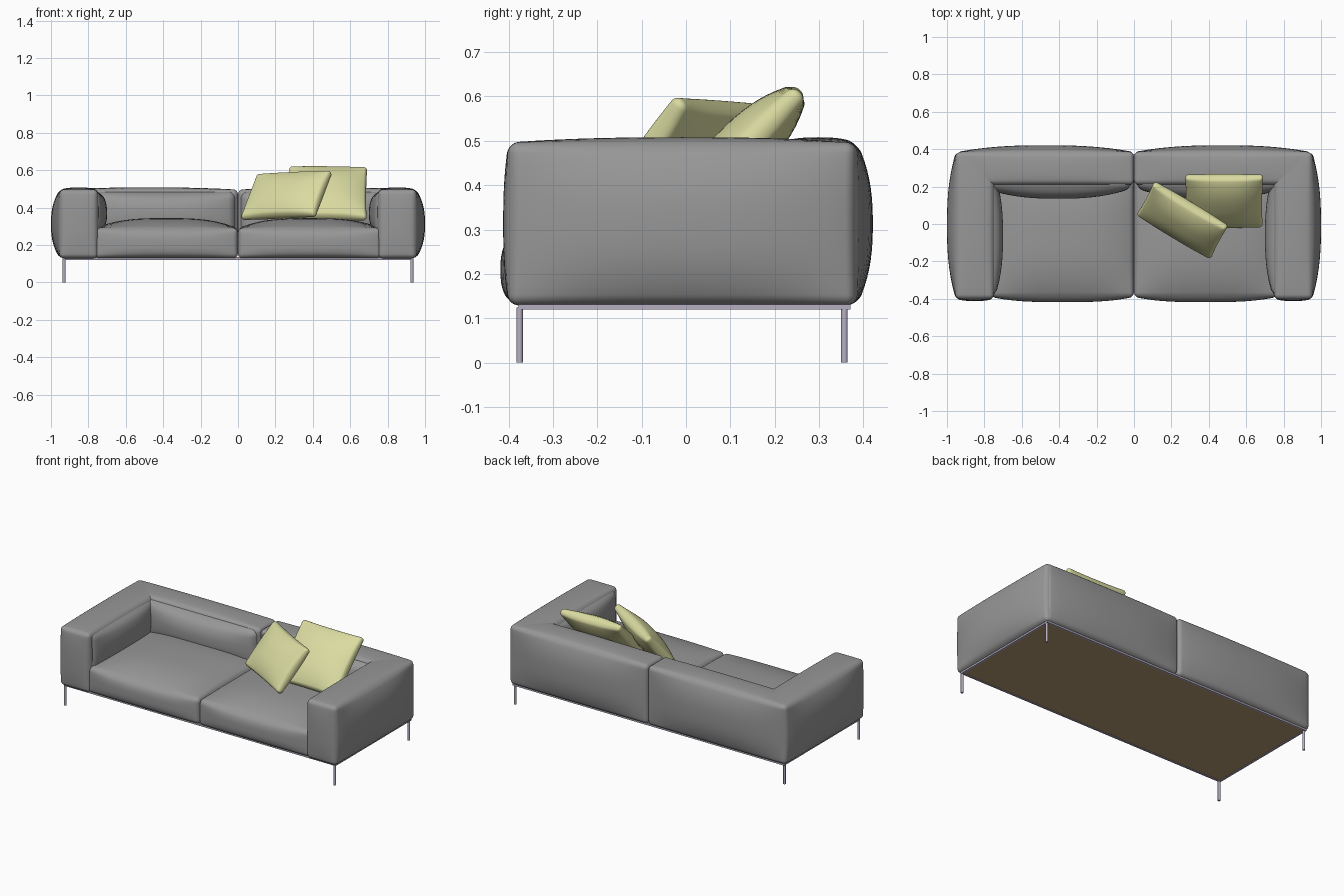
import bpy, bmesh
from mathutils import Vector, Matrix

cube = bpy.data.objects.get("Cube")
if cube:
    bpy.data.objects.remove(cube, do_unlink=True)


def material(name, rgb):
    m = bpy.data.materials.new(name)
    m.use_nodes = True
    m.diffuse_color = (*rgb, 1)
    m.node_tree.nodes["Principled BSDF"].inputs["Base Color"].default_value = (*rgb, 1)
    return m


GREY = material("grey upholstery", (0.31, 0.31, 0.31))
CREAM = material("pale olive fabric", (0.70, 0.71, 0.355))
STEEL = material("lilac grey metal", (0.47, 0.43, 0.54))
BROWN = material("brown base cloth", (0.46, 0.33, 0.17))


def add_object(name, bm, mat, smooth=True):
    mesh = bpy.data.meshes.new(name)
    bmesh.ops.recalc_face_normals(bm, faces=bm.faces)
    bm.to_mesh(mesh)
    bm.free()
    mesh.materials.append(mat)
    for p in mesh.polygons:
        p.use_smooth = smooth
    ob = bpy.data.objects.new(name, mesh)
    bpy.context.collection.objects.link(ob)
    return ob


def puff(name, mat, xs, ys, zs, radius, bulge, power=2.5, matrix=None, mirror=False):
    """Rounded box whose sides swell by bulge = ((x-, x+), (y-, y+), (z-, z+))."""
    cells, rim = 24, 4
    lo, hi = Vector((xs[0], ys[0], zs[0])), Vector((xs[1], ys[1], zs[1]))
    half, mid = (hi - lo) / 2, (hi + lo) / 2
    bm = bmesh.new()
    bmesh.ops.create_cube(bm, size=2)
    bmesh.ops.subdivide_edges(bm, edges=bm.edges, cuts=cells - 1, use_grid_fill=True)

    def spaced(s, h):
        # Crowd grid lines into the rounded rim
        k = abs(s) * cells / 2
        flat = cells / 2 - rim
        return (1 if s > 0 else -1) * (k / flat * (h - radius) if k <= flat
                                       else h - radius + (k - flat) / rim * radius)

    for v in bm.verts:
        q = Vector([spaced(v.co[a], half[a]) for a in range(3)])
        core = Vector([max(radius - half[a], min(half[a] - radius, q[a])) for a in range(3)])
        d = q - core
        if d.length > 1e-6:
            q = core + d.normalized() * radius
        n = [max(-1, min(1, q[a] / half[a])) for a in range(3)]
        fall = [1 - abs(t) ** power for t in n]
        for a in range(3):
            blend = (n[a] + 1) / 2
            swell = bulge[a][1] * blend - bulge[a][0] * (1 - blend)
            q[a] += swell * fall[a - 1] * fall[a - 2]
        v.co = q + mid
    if matrix:
        bm.transform(matrix)
    ob = add_object(name, bm, mat)
    if mirror:
        mod = ob.modifiers.new("mirror", "MIRROR")
        mod.use_mirror_merge = False
    return ob


def bar(name, mat, lo, hi):
    lo, hi = Vector(lo), Vector(hi)
    bm = bmesh.new()
    bmesh.ops.create_cube(bm, size=1)
    for v in bm.verts:
        v.co = Vector([v.co[a] * (hi[a] - lo[a]) + (lo[a] + hi[a]) / 2 for a in range(3)])
    return add_object(name, bm, mat, False)


# Upholstered modules, mirrored about the middle joint
FLAT = (0, 0)
puff("arm", GREY, (0.75, 0.953), (-0.40, 0.383), (0.129, 0.496), 0.024,
     ((0.02, 0.047), (0.012, 0), (0, 0.012)), mirror=True)
puff("arm_pad", GREY, (0.742, 0.87), (-0.385, 0.26), (0.25, 0.492), 0.04,
     ((0.042, 0), FLAT, FLAT), mirror=True)
puff("back", GREY, (0.001, 0.945), (0.21, 0.385), (0.129, 0.496), 0.024,
     (FLAT, (0.01, 0.036), (0, 0.012)), mirror=True)
puff("back_pad", GREY, (0.012, 0.80), (0.19, 0.30), (0.25, 0.488), 0.04,
     (FLAT, (0.055, 0), FLAT), mirror=True)
puff("seat", GREY, (0.001, 0.765), (-0.39, 0.30), (0.129, 0.29), 0.024,
     (FLAT, (0.028, 0), (0, 0.054)), power=3, mirror=True)


# Loose pillows laid out from a lower corner and two edge directions
def pillow(name, corner, across, up, thickness):
    corner, across, up = Vector(corner), Vector(across), Vector(up)
    x = across.normalized()
    z = across.cross(up).normalized()
    y = z.cross(x)
    m = Matrix((x, y, z)).transposed().to_4x4()
    m.translation = corner + (across + up) / 2
    w, h = across.length / 2, up.length / 2
    puff(name, CREAM, (-w, w), (-h, h), (-0.02, 0.02), 0.019,
         ((-0.005, -0.005), (-0.005, -0.005), (thickness, thickness)), matrix=m)


pillow("back_pillow", (0.272, -0.012, 0.343), (0.418, 0, -0.005), (0, 0.27, 0.272), 0.045)
pillow("front_pillow", (0.016, 0.055, 0.338), (0.396, -0.238, 0.018), (0.09, 0.168, 0.237), 0.042)

# Metal frame, cloth underside and legs
for s in (-1, 1):
    side = "left" if s > 0 else "right"
    end = "back" if s > 0 else "front"
    bar(side + "_rail", STEEL, (s * 0.932 - 0.006, -0.377, 0.12), (s * 0.932 + 0.006, 0.371, 0.131))
    y = s * 0.368 - 0.003
    bar(end + "_rail", STEEL, (-0.938, y - 0.006, 0.12), (0.938, y + 0.006, 0.131))
    for e, ly in (("front", -0.375), ("back", 0.357)):
        bm = bmesh.new()
        bmesh.ops.create_cone(bm, cap_ends=True, segments=16, radius1=0.0075, radius2=0.0075,
                              depth=0.124, matrix=Matrix.Translation((s * 0.93, ly, 0.062)))
        leg = add_object(e + "_" + side + "_leg", bm, STEEL)
        for p in leg.data.polygons:
            p.use_smooth = abs(p.normal.z) < 0.5
bar("base_panel", BROWN, (-0.93, -0.37, 0.123), (0.93, 0.364, 0.135))
